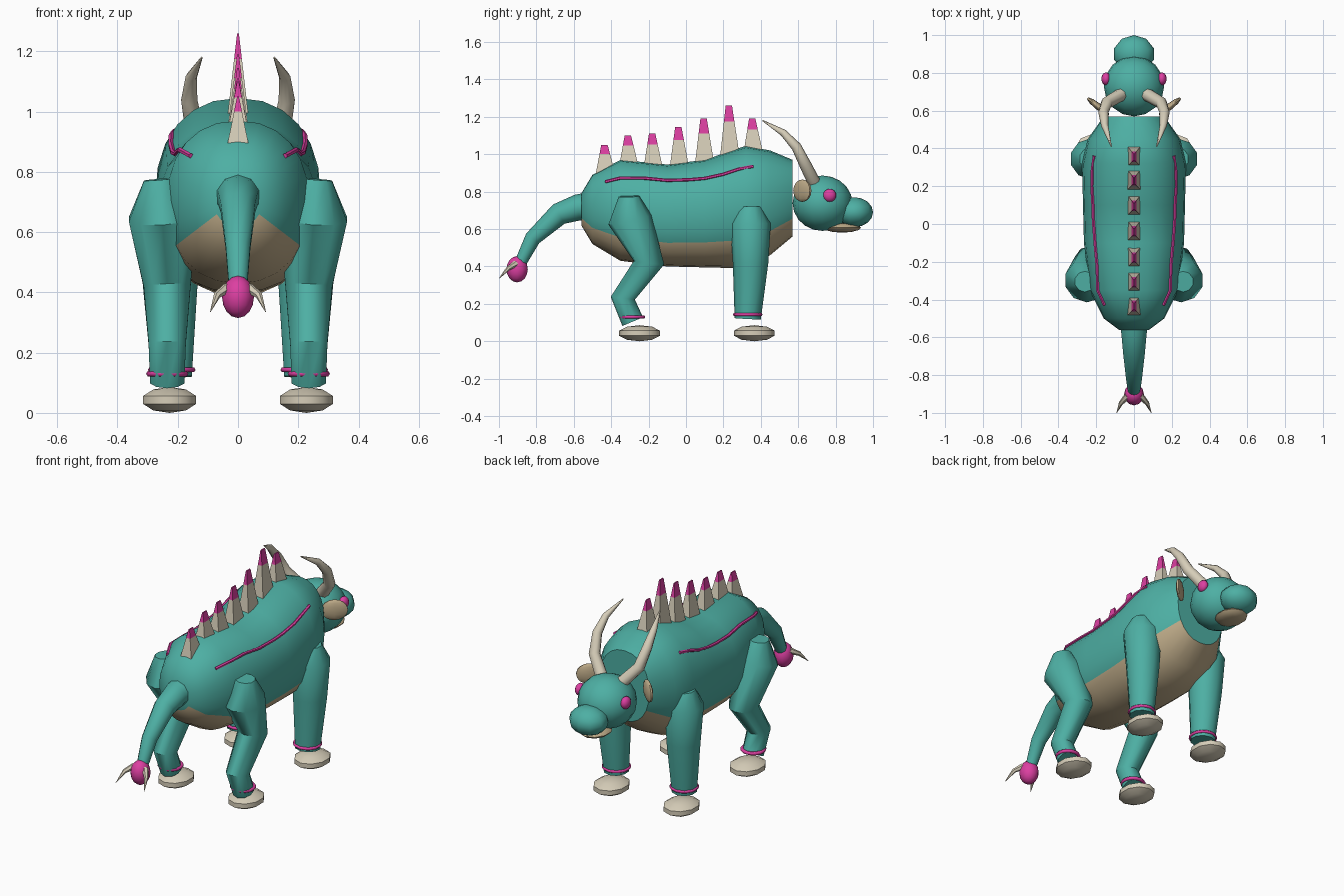
import bpy, bmesh, math
from mathutils import Vector, Matrix

if "Cube" in bpy.data.objects:
    bpy.data.objects.remove(bpy.data.objects["Cube"], do_unlink=True)


def material(name, rgb):
    m = bpy.data.materials.new(name)
    m.use_nodes = True
    m.diffuse_color = (*rgb, 1)
    m.node_tree.nodes["Principled BSDF"].inputs["Base Color"].default_value = (*rgb, 1)
    return m


TEAL = material("teal_hide", (0.075, 0.43, 0.37))
TAN = material("tan_belly", (0.52, 0.41, 0.25))
BONE = material("bone", (0.67, 0.61, 0.48))
PINK = material("magenta", (0.72, 0.05, 0.36))


def finish(name, bm, mats, angle=50):
    bmesh.ops.recalc_face_normals(bm, faces=bm.faces)
    mesh = bpy.data.meshes.new(name)
    bm.to_mesh(mesh)
    bm.free()
    for m in mats:
        mesh.materials.append(m)
    ob = bpy.data.objects.new(name, mesh)
    bpy.context.collection.objects.link(ob)
    bpy.ops.object.select_all(action='DESELECT')
    ob.select_set(True)
    bpy.context.view_layer.objects.active = ob
    if angle:
        bpy.ops.object.shade_smooth_by_angle(angle=math.radians(angle))
    return ob


def loft(bm, rings, paint=None):
    """Bridge equal-length rings of points and cap both ends."""
    loops = [[bm.verts.new(p) for p in ring] for ring in rings]
    n = len(loops[0])
    for i, (a, b) in enumerate(zip(loops, loops[1:])):
        for k in range(n):
            f = bm.faces.new((a[k], a[(k + 1) % n], b[(k + 1) % n], b[k]))
            f.material_index = paint(i, k) if paint else 0
    bm.faces.new(loops[0])
    top = bm.faces.new(loops[-1])
    top.material_index = paint(len(loops) - 2, 0) if paint else 0


def tube(name, points, mat, sides=10):
    """Tapered tube through (x, y, z, radius) points."""
    pos = [Vector(p[:3]) for p in points]
    rings = []
    for i, p in enumerate(points):
        t = Vector()
        if i > 0:
            t += (pos[i] - pos[i - 1]).normalized()
        if i < len(pos) - 1:
            t += (pos[i + 1] - pos[i]).normalized()
        t.normalize()
        ref = Vector((1, 0, 0)) if abs(t.x) < 0.8 else Vector((0, 0, 1))
        u = t.cross(ref).normalized()
        v = t.cross(u)
        angles = [math.tau * k / sides for k in range(sides)]
        rings.append([pos[i] + (u * math.cos(a) + v * math.sin(a)) * p[3] for a in angles])
    bm = bmesh.new()
    loft(bm, rings)
    return finish(name, bm, [mat])


def ball(name, centre, size, mat, segs=12, rings=8, turn=0):
    bm = bmesh.new()
    m = Matrix.Translation(centre) @ Matrix.Rotation(turn, 4, 'Z') @ Matrix.Diagonal((*size, 1))
    bmesh.ops.create_uvsphere(bm, u_segments=segs, v_segments=rings, radius=1, matrix=m)
    return finish(name, bm, [mat])


def torus(name, centre, major, minor, mat):
    bpy.ops.mesh.primitive_torus_add(location=centre, major_radius=major, minor_radius=minor,
                                     major_segments=16, minor_segments=6)
    ob = bpy.context.object
    ob.name = name
    ob.data.materials.append(mat)
    bpy.ops.object.shade_smooth_by_angle(angle=math.radians(70))


# Body sections: y, bottom, top, half width
BODY = [(-0.56, 0.62, 0.79, 0.08), (-0.5, 0.52, 0.89, 0.16), (-0.35, 0.43, 0.97, 0.235),
        (-0.1, 0.4, 0.945, 0.265), (0.1, 0.395, 0.97, 0.27), (0.32, 0.39, 1.045, 0.275),
        (0.45, 0.46, 1.02, 0.245), (0.57, 0.56, 0.97, 0.16)]
SIDES = 24
POWER = 0.9


def bend(c):
    return math.copysign(abs(c) ** POWER, c)


def section(y):
    for a, b in zip(BODY, BODY[1:]):
        if y <= b[0]:
            t = (y - a[0]) / (b[0] - a[0])
            return [p + (q - p) * t for p, q in zip(a, b)]
    return BODY[-1]


def body_x(y, z):
    _, lo, hi, w = section(y)
    s = min(1, abs(z - (lo + hi) / 2) / ((hi - lo) / 2)) ** (1 / POWER)
    return w * math.sqrt(1 - s * s) ** POWER


rings = []
for y, lo, hi, w in BODY:
    angles = [math.tau * k / SIDES for k in range(SIDES)]
    rings.append([(w * bend(math.cos(a)), y, (lo + hi) / 2 + (hi - lo) / 2 * bend(math.sin(a)))
                  for a in angles])
bm = bmesh.new()
loft(bm, rings, lambda i, k: int(math.sin(math.tau * (k + 0.5) / SIDES) < -0.5))
finish("body", bm, [TEAL, TAN])

# Head
ball("head", (0, 0.73, 0.738), (0.16, 0.16, 0.148), TEAL, 16, 10)
ball("snout", (0, 0.9, 0.69), (0.11, 0.1, 0.08), TEAL, 10, 8)
ball("lower_jaw", (0, 0.835, 0.607), (0.085, 0.1, 0.026), TAN, 10, 6)

# Tail with tipped ball
tube("tail", [(0, -0.5, 0.72, 0.08), (0, -0.58, 0.715, 0.07), (0, -0.68, 0.68, 0.06),
              (0, -0.82, 0.55, 0.043), (0, -0.885, 0.42, 0.032)], TEAL)
ball("tail_ball", (0, -0.903, 0.385), (0.053, 0.057, 0.07), PINK)

# Paired parts
for s, side in ((1, "left"), (-1, "right")):
    tube(f"hind_leg_{side}", [(s * 0.26, -0.305, 0.775, 0.055), (s * 0.25, -0.3, 0.65, 0.118),
                              (s * 0.235, -0.198, 0.42, 0.082), (s * 0.235, -0.338, 0.23, 0.065),
                              (s * 0.235, -0.285, 0.105, 0.06)], TEAL)
    tube(f"front_leg_{side}", [(s * 0.23, 0.345, 0.72, 0.06), (s * 0.23, 0.345, 0.63, 0.108),
                               (s * 0.225, 0.345, 0.42, 0.095), (s * 0.22, 0.33, 0.12, 0.07)], TEAL)
    torus(f"hind_ankle_ring_{side}", (s * 0.235, -0.288, 0.13), 0.06, 0.01, PINK)
    torus(f"front_ankle_ring_{side}", (s * 0.22, 0.33, 0.143), 0.07, 0.009, PINK)
    for name, y in (("hind", -0.248), ("front", 0.365)):
        ball(f"{name}_foot_{side}", (s * 0.227, y, 0.043), (0.097, 0.115, 0.043), BONE, 10, 5)
    ball(f"eye_{side}", (s * 0.148, 0.768, 0.78), (0.025, 0.035, 0.035), PINK)
    ball(f"ear_{side}", (s * 0.19, 0.622, 0.805), (0.075, 0.018, 0.06), TAN, 10, 8, s * 0.67)
    tube(f"horn_{side}", [(s * 0.06, 0.69, 0.84, 0.035), (s * 0.145, 0.64, 0.94, 0.032),
                          (s * 0.162, 0.59, 1.04, 0.027), (s * 0.155, 0.52, 1.115, 0.019),
                          (s * 0.12, 0.41, 1.18, 0.003)], BONE, 8)
    tube(f"tail_spike_{side}", [(s * 0.035, -0.91, 0.415, 0.018), (s * 0.07, -0.95, 0.39, 0.012),
                                (s * 0.092, -1.0, 0.335, 0.001)], BONE, 6)
    # Flank stripe lies on the body surface
    line = [(-0.43, 0.853), (-0.35, 0.873), (-0.22, 0.872), (-0.1, 0.86), (0.02, 0.864),
            (0.1, 0.871), (0.2, 0.893), (0.28, 0.92), (0.36, 0.935)]
    tube(f"flank_stripe_{side}", [(s * (body_x(y, z) + 0.002), y, z, 0.009) for y, z in line],
         PINK, 6)

# Back spikes: tapered four-sided blocks with coloured tips
SPIKES = [(-0.43, 1.05), (-0.305, 1.1), (-0.175, 1.11), (-0.035, 1.145),
          (0.1, 1.19), (0.235, 1.26), (0.36, 1.19)]
for i, (y, top) in enumerate(SPIKES):
    base = section(y)[2] - 0.04
    rings = []
    for t in (0, 0.7, 1):
        hx, hy, z = 0.036 + (0.003 - 0.036) * t, 0.054 + (0.017 - 0.054) * t, base + (top - base) * t
        rings.append([(a * hx, y - 0.006 * t + b * hy, z)
                      for a, b in ((1, 1), (-1, 1), (-1, -1), (1, -1))])
    bm = bmesh.new()
    loft(bm, rings, lambda j, k: j)
    finish(f"back_spike_{i + 1}", bm, [BONE, PINK], 0)
